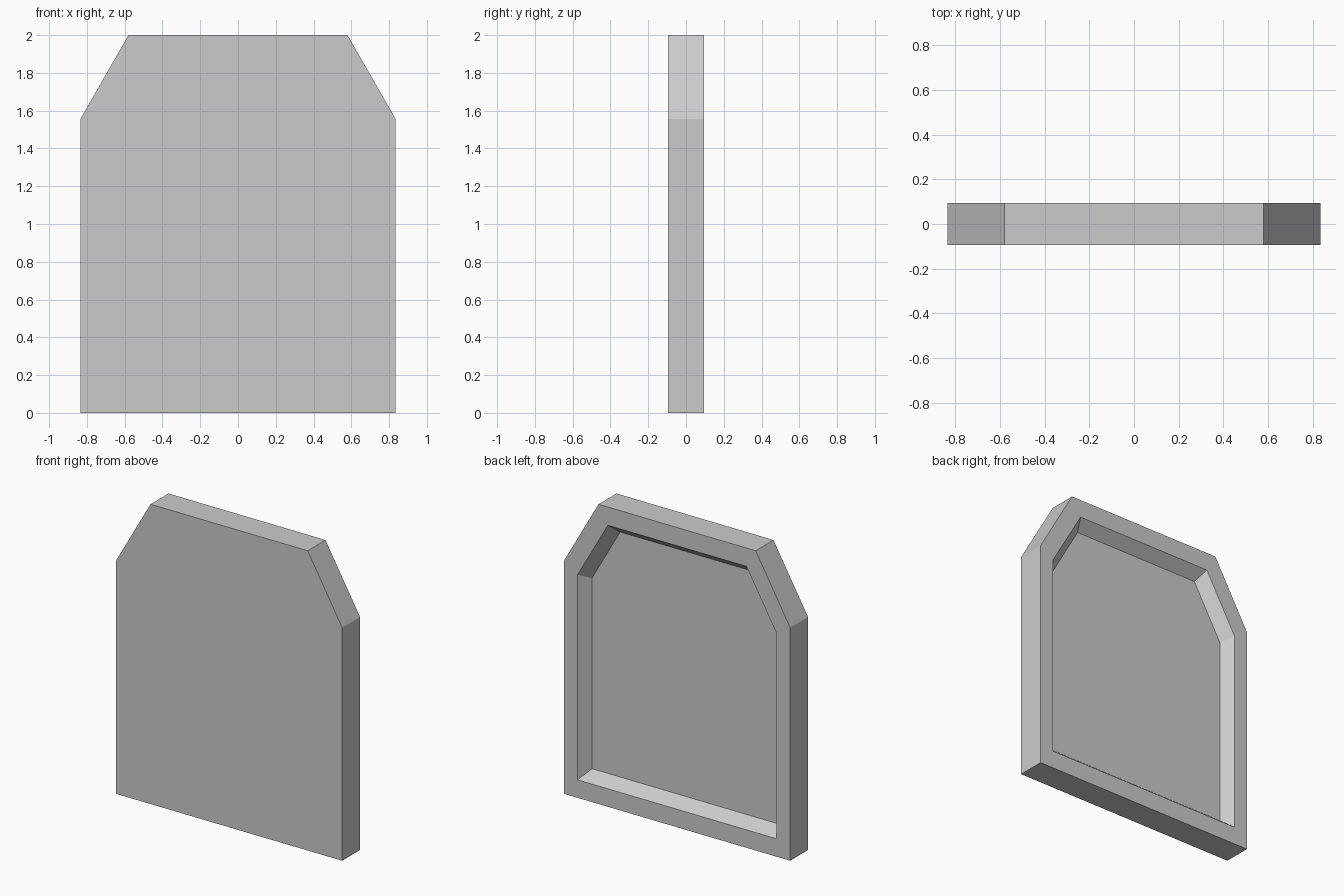
import bpy
import bmesh

cube = bpy.data.objects.get("Cube")
if cube:
    bpy.data.objects.remove(cube, do_unlink=True)

# Single plain grey material
GREY = (0.6, 0.6, 0.6, 1.0)
grey = bpy.data.materials.new("plain_grey")
grey.use_nodes = True
grey.diffuse_color = GREY
grey.node_tree.nodes["Principled BSDF"].inputs["Base Color"].default_value = GREY

HALF_DEPTH = 0.094
RECESS = 0.075


def outline(bm, y, half_width, half_top, bottom, shoulder, top):
    """Ring of vertices for a rectangle with two clipped upper corners."""
    right = [(half_width, bottom), (half_width, shoulder), (half_top, top)]
    left = [(-x, z) for x, z in reversed(right)]
    return [bm.verts.new((x, y, z)) for x, z in right + left]


def bridge(bm, a, b):
    for i in range(len(a)):
        j = (i + 1) % len(a)
        bm.faces.new((a[i], a[j], b[j], b[i]))


bm = bmesh.new()
outer = (0.835, 0.58, 0.0, 1.555, 2.0)
front = outline(bm, -HALF_DEPTH, *outer)
back = outline(bm, HALF_DEPTH, *outer)
# Recess opening and its smaller floor
rim = outline(bm, HALF_DEPTH, 0.735, 0.511, 0.12, 1.488, 1.878)
floor = outline(bm, HALF_DEPTH - RECESS, 0.68, 0.473, 0.18, 1.452, 1.815)

# Flat front, edge band, back border, tapered recess walls, recess floor
bm.faces.new(front)
for a, b in ((front, back), (back, rim), (rim, floor)):
    bridge(bm, a, b)
bm.faces.new(floor)
bmesh.ops.recalc_face_normals(bm, faces=bm.faces)

mesh = bpy.data.meshes.new("recessed_panel")
bm.to_mesh(mesh)
bm.free()
mesh.materials.append(grey)
panel = bpy.data.objects.new("recessed_panel", mesh)
bpy.context.collection.objects.link(panel)
